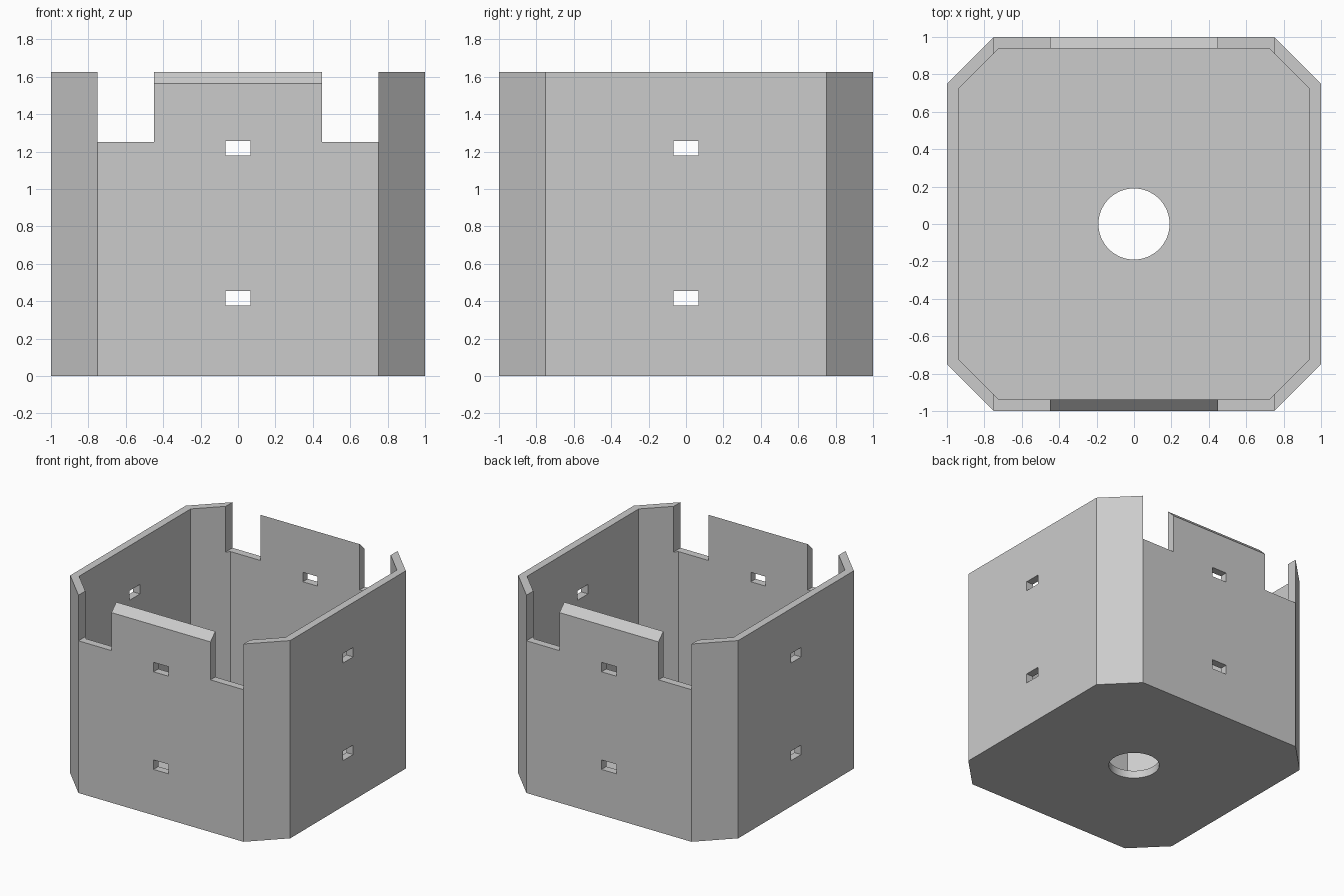
import bpy, bmesh
from mathutils import Vector

cube = bpy.data.objects.get("Cube")
if cube:
    bpy.data.objects.remove(cube, do_unlink=True)

WALL = 0.0625      # wall and floor thickness
HEIGHT = 1.625
CHAMFER = 0.75     # where the corner chamfer starts
NOTCH = 1.25       # height of the notch floor
TAB = 0.45         # half width of the front and back tabs

grey = bpy.data.materials.new("light_grey")
grey.use_nodes = True
colour = (0.6, 0.6, 0.6, 1)
grey.diffuse_color = colour
grey.node_tree.nodes["Principled BSDF"].inputs["Base Color"].default_value = colour


def prism(name, base, sweep):
    """Solid made by sweeping a planar outline along a vector."""
    bm = bmesh.new()
    face = bm.faces.new([bm.verts.new(p) for p in base])
    moved = bmesh.ops.extrude_face_region(bm, geom=[face])["geom"]
    bmesh.ops.translate(bm, vec=Vector(sweep),
                        verts=[v for v in moved if isinstance(v, bmesh.types.BMVert)])
    bmesh.ops.recalc_face_normals(bm, faces=bm.faces)
    mesh = bpy.data.meshes.new(name)
    bm.to_mesh(mesh)
    bm.free()
    obj = bpy.data.objects.new(name, mesh)
    bpy.context.collection.objects.link(obj)
    mesh.materials.append(grey)
    return obj


def box(name, low, high):
    (x0, y0, z0), (x1, y1, z1) = low, high
    return prism(name, [(x0, y0, z0), (x1, y0, z0), (x1, y1, z0), (x0, y1, z0)],
                 (0, 0, z1 - z0))


def octagon(half, start, z):
    quarter = [(half, start), (start, half)]
    points = []
    for sx, sy in ((1, 1), (-1, 1), (-1, -1), (1, -1)):
        corner = [(sx * x, sy * y, z) for x, y in quarter]
        points += corner if sx == sy else corner[::-1]
    return points


def cut(target, cutter):
    cutter.hide_render = True
    mod = target.modifiers.new("cut", 'BOOLEAN')
    mod.operation = 'DIFFERENCE'
    mod.solver = 'EXACT'
    mod.object = cutter
    bpy.context.view_layer.objects.active = target
    bpy.ops.object.modifier_apply(modifier=mod.name)
    bpy.data.objects.remove(cutter, do_unlink=True)


# Eight-sided open box
inner = 1 - WALL
inner_start = 1 + CHAMFER - WALL * 2 ** 0.5 - inner
body = prism("open_box", octagon(1, CHAMFER, 0), (0, 0, HEIGHT))
cut(body, prism("cavity", octagon(inner, inner_start, WALL), (0, 0, 2)))

# Notches beside the tabs, through front and back
for side in (-1, 1):
    x0, x1 = sorted((side * TAB, side * CHAMFER))
    cut(body, box("notch", (x0, -1.2, NOTCH), (x1, 1.2, 2)))

# Sloped top on the front and back tabs
for side in (-1, 1):
    slope = [(-0.6, side * y, z) for y, z in
             ((1.1, HEIGHT - WALL - 0.1), (inner - 0.1, HEIGHT + 0.1), (1.1, HEIGHT + 0.1))]
    cut(body, prism("tab_slope", slope, (1.2, 0, 0)))

# Small slots through all four walls
for z in (0.415, 1.217):
    for wide, deep in ((0.067, 1.2), (1.2, 0.067)):
        cut(body, box("slot", (-wide, -deep, z - 0.039), (wide, deep, z + 0.039)))

# Round hole in the floor
bpy.ops.mesh.primitive_cylinder_add(vertices=64, radius=0.19, depth=0.4)
hole = bpy.context.object
hole.data.materials.append(grey)
cut(body, hole)

# Smooth only the hole, keep the sheet edges sharp
bpy.ops.object.select_all(action='DESELECT')
body.select_set(True)
bpy.context.view_layer.objects.active = body
bpy.ops.object.shade_smooth_by_angle(angle=0.35)
